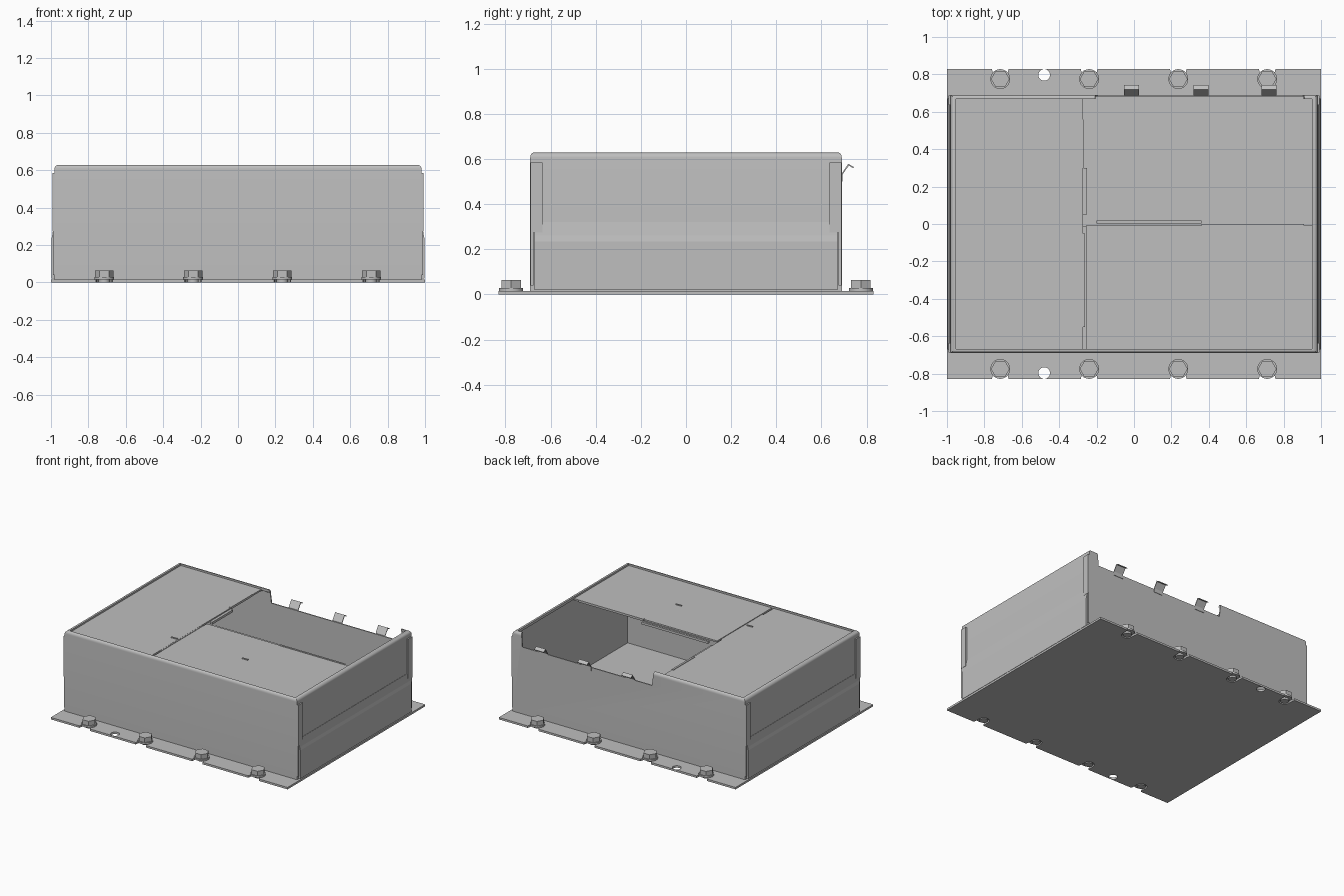
import bpy, bmesh, math
from mathutils import Matrix

cube = bpy.data.objects.get("Cube")
if cube:
    bpy.data.objects.remove(cube, do_unlink=True)

steel = bpy.data.materials.new("grey_steel")
steel.use_nodes = True
GREY = (0.52, 0.52, 0.52, 1)
steel.diffuse_color = GREY
shader = steel.node_tree.nodes["Principled BSDF"]
shader.inputs["Base Color"].default_value = GREY
shader.inputs["Roughness"].default_value = 0.6


def finish(name, bm, smooth=False):
    bmesh.ops.recalc_face_normals(bm, faces=bm.faces)
    mesh = bpy.data.meshes.new(name)
    bm.to_mesh(mesh)
    bm.free()
    mesh.materials.append(steel)
    obj = bpy.data.objects.new(name, mesh)
    bpy.context.collection.objects.link(obj)
    if smooth:
        bpy.ops.object.select_all(action='DESELECT')
        obj.select_set(True)
        bpy.context.view_layer.objects.active = obj
        bpy.ops.object.shade_smooth_by_angle(angle=math.radians(35))
    return obj


def box(name, x, y, z):
    """Box from (min, max) pairs."""
    bm = bmesh.new()
    bmesh.ops.create_cube(bm, size=1)
    for v in bm.verts:
        v.co = [r[0] if c < 0 else r[1] for c, r in zip(v.co, (x, y, z))]
    return finish(name, bm)


def prism(name, points, lo, hi, place):
    """Extrude a 2D outline; place(a, b, depth) gives the 3D position."""
    bm = bmesh.new()
    a, b = ([bm.verts.new(place(p, q, d)) for p, q in points] for d in (lo, hi))
    bm.faces.new(a)
    bm.faces.new(b)
    n = len(points)
    for i in range(n):
        bm.faces.new((a[i], a[(i + 1) % n], b[(i + 1) % n], b[i]))
    return finish(name, bm)


def add_cylinder(bm, x, y, z0, z1, radius, sides=32, turn=0.0):
    m = Matrix.Translation((x, y, (z0 + z1) / 2)) @ Matrix.Rotation(turn, 4, 'Z')
    bmesh.ops.create_cone(bm, cap_ends=True, segments=sides, radius1=radius,
                          radius2=radius, depth=z1 - z0, matrix=m)


def cut(target, cutter):
    cutter.hide_render = True
    mod = target.modifiers.new("cut", 'BOOLEAN')
    mod.operation = 'DIFFERENCE'
    mod.solver = 'EXACT'
    mod.object = cutter
    bpy.context.view_layer.objects.active = target
    bpy.ops.object.modifier_apply(modifier=mod.name)
    bpy.data.objects.remove(cutter, do_unlink=True)


HX, HY, TOP, PLATE = 0.982, 0.69, 0.628, 0.015
BOLT_X = (-0.715, -0.24, 0.237, 0.712)
BOLT_Y = 0.775

# Base plate with open bolt slots and one round hole per flange
base = box("base_plate", (-1, 1), (-0.83, 0.83), (0, PLATE))
for side in (-1, 1):
    for x in BOLT_X:
        r = 0.04
        arc = [(x + r * math.cos(t), BOLT_Y - r * math.sin(t))
               for t in (math.pi * i / 12 for i in range(13))]
        outline = arc + [(x - r, 0.81), (x - 0.05, 0.85), (x + 0.05, 0.85), (x + r, 0.81)]
        cut(base, prism("slot_cutter", outline, -0.1, 0.1,
                        lambda a, b, d: (a, side * b, d)))
    bm = bmesh.new()
    add_cylinder(bm, -0.48, side * 0.797, -0.1, 0.1, 0.031)
    cut(base, finish("hole_cutter", bm))

# Hex bolts with a flange and a shank
for side, label in ((-1, "front"), (1, "back")):
    for i, x in enumerate(BOLT_X):
        bm = bmesh.new()
        add_cylinder(bm, x, side * BOLT_Y, PLATE, 0.028, 0.053)
        add_cylinder(bm, x, side * BOLT_Y, 0.028, 0.063, 0.05, 6, math.pi / 6)
        add_cylinder(bm, x, side * BOLT_Y, 0, PLATE, 0.03)
        finish(f"{label}_bolt_{i + 1}", bm, True)

# Wall shell: profile of (inset, height) swept around the rectangle
R = 0.022
profile = [(0, PLATE)]
profile += [(R - R * math.cos(t), TOP - R + R * math.sin(t))
            for t in (math.pi / 2 * i / 6 for i in range(7))]
profile += [(0.03, TOP), (0.03, 0.608), (0.012, 0.6), (0.012, PLATE)]
bm = bmesh.new()
rings = [[bm.verts.new((sx * (HX - p), sy * (HY - p * 0.7), z)) for p, z in profile]
         for sx, sy in ((-1, -1), (1, -1), (1, 1), (-1, 1))]
n = len(profile)
for k in range(4):
    a, b = rings[k], rings[(k + 1) % 4]
    for i in range(n):
        j = (i + 1) % n
        bm.faces.new((a[i], b[i], b[j], a[j]))
walls = finish("wall_shell", bm, True)

# Lowered rear edge below the opening
cut(walls, prism("notch_cutter", [(-0.215, 0.7), (-0.205, 0.6), (-0.195, 0.525),
                                  (0.9, 0.525), (0.905, 0.6), (0.925, 0.7)],
                 0.65, 0.75, lambda a, b, d: (a, d, b)))

# Lid panels, recessed in the rim
LID = (0.603, 0.615)
box("left_lid", (-0.955, -0.272), (-0.678, 0.678), LID)
box("front_lid", (-0.257, 0.955), (-0.678, -0.008), LID)

# Seam lips along the lid edges
lip = (0.588, 0.606)
box("lid_seam_strip", (-0.285, -0.25), (-0.67, -0.01), (0.59, 0.602))
box("side_lip_rear", (-0.285, -0.27), (0.3, 0.56), (0.603, 0.619))
box("side_lip_middle", (-0.272, -0.252), (0.05, 0.3), lip)
box("side_lip_front", (-0.274, -0.262), (-0.55, -0.05), (0.6, 0.614))
box("cross_lip_left", (-0.2, 0.36), (0.004, 0.02), lip)
box("cross_lip_right", (0.36, 0.91), (-0.014, 0.0), (0.603, 0.619))

# Small latch tabs on the lids
for x, label in ((-0.305, "left"), (0.295, "front")):
    box(f"{label}_lid_tab", (x - 0.024, x + 0.024), (-0.338, -0.33), (0.615, 0.622))

# Bent spring clips on the rear edge
clip = [(0.688, 0.5), (0.688, 0.532), (0.719, 0.579), (0.744, 0.564),
        (0.741, 0.559), (0.721, 0.571), (0.693, 0.53), (0.693, 0.5)]
for i, x in enumerate((-0.013, 0.357, 0.722)):
    prism(f"rear_clip_{i + 1}", clip, x - 0.04, x + 0.04, lambda a, b, d: (d, a, b))

# Side skirts with a sloping band, and corner straps
skirt = [(0.975, 0.02), (0.997, 0.02), (0.997, 0.235), (0.992, 0.26),
         (0.984, 0.32), (0.975, 0.32)]
for side, label in ((-1, "right"), (1, "left")):
    prism(f"{label}_skirt", skirt, -0.672, 0.672, lambda a, b, d: (side * a, d, b))
    for end, place in ((-1, "front"), (1, "back")):
        box(f"{label}_{place}_strap", sorted((side * 0.975, side * 0.992)),
            sorted((end * 0.636, end * 0.688)), (0.275, 0.585))
        box(f"{label}_{place}_corner_strip", sorted((side * 0.975, side * 0.989)),
            sorted((end * 0.676, end * 0.688)), (0.04, 0.585))
